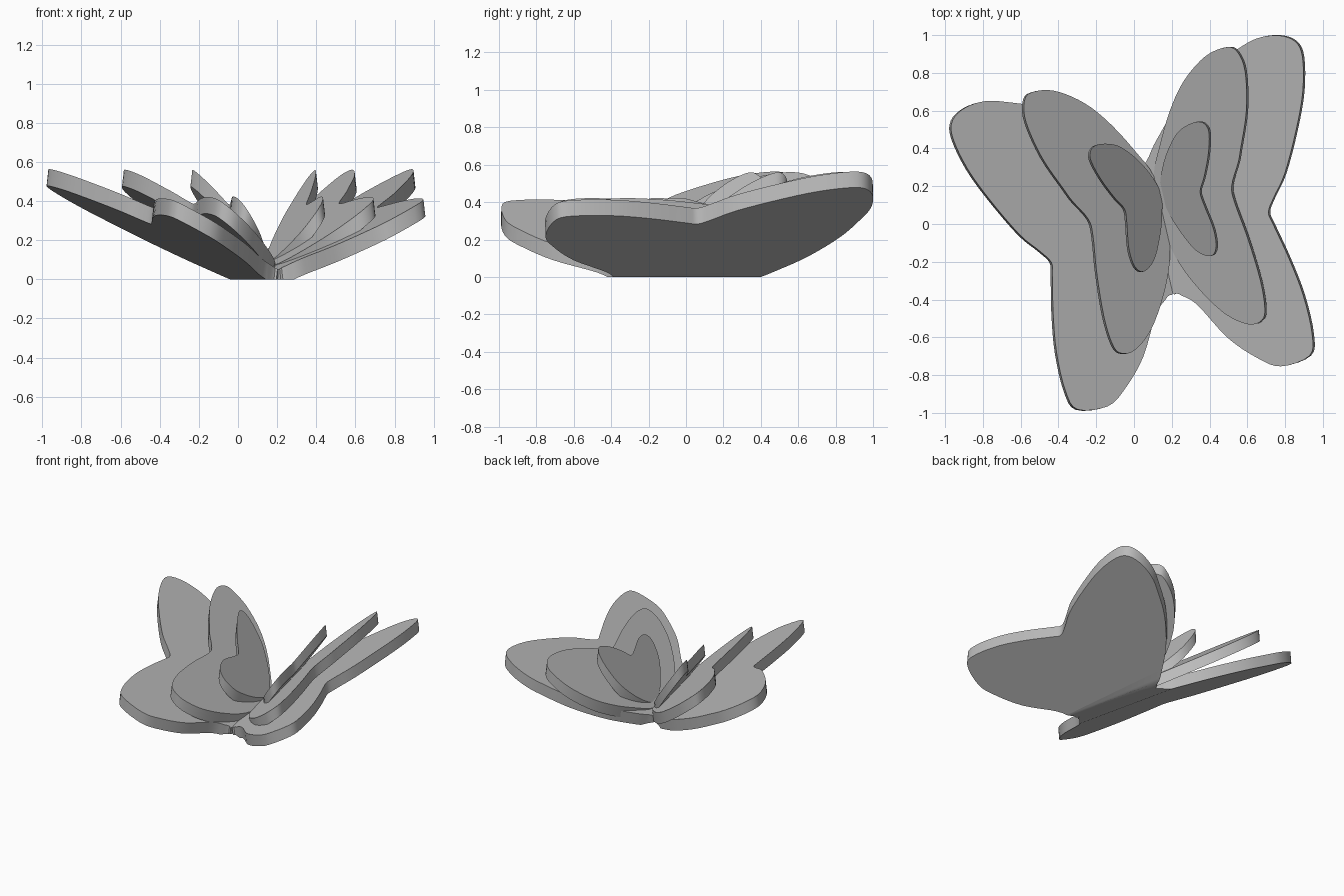
import bpy
import bmesh
import math
from mathutils import Vector

cube = bpy.data.objects.get("Cube")
if cube:
    bpy.data.objects.remove(cube, do_unlink=True)

# One plain grey for every wing
grey = bpy.data.materials.new("plain_grey")
grey.use_nodes = True
colour = (0.5, 0.5, 0.5, 1)
grey.diffuse_color = colour
grey.node_tree.nodes["Principled BSDF"].inputs["Base Color"].default_value = colour

THICKNESS = 0.085   # vertical depth of each slab
FLARE = 0.01        # the underside is slightly wider than the top
ACROSS = Vector((math.cos(math.radians(13)), math.sin(math.radians(13))))
ALONG = Vector((-ACROSS.y, ACROSS.x))

# Wing outlines as (distance from hinge, position along hinge)
LARGE = [
    (-.02, .3), (.04, .43), (.13, .54), (.27, .68), (.46, .81), (.63, .88),
    (.74, .91), (.85, .9), (.93, .85), (.95, .76), (.91, .58), (.83, .39),
    (.72, .18), (.635, .07), (.59, 0), (.6, -.07), (.64, -.26), (.67, -.47),
    (.67, -.68), (.63, -.79), (.47, -.81), (.36, -.74), (.23, -.6),
    (.11, -.39), (.03, -.315), (-.01, -.25),
]
MEDIUM = [
    (-.02, .1), (0, .33), (.06, .47), (.16, .65), (.27, .79), (.41, .89),
    (.53, .91), (.58, .87), (.595, .76), (.555, .56), (.48, .37), (.45, .3),
    (.39, .19), (.385, .1), (.41, -.1), (.425, -.33), (.415, -.48),
    (.385, -.54), (.31, -.545), (.2, -.46), (.09, -.29), (.015, -.11),
]
SMALL = [
    (0, .25), (.055, .4), (.145, .52), (.225, .56), (.29, .56), (.32, .52),
    (.315, .46), (.285, .365), (.24, .265), (.205, .2), (.21, .125),
    (.23, -.01), (.22, -.11), (.18, -.145), (.115, -.1), (.06, .005),
    (.02, .12),
]


def smooth_outline(points, steps=4):
    """Closed Catmull-Rom curve through the points."""
    pts = [Vector(p) for p in points]
    n = len(pts)
    result = []
    for i in range(n):
        a, b, c, d = (pts[(i + k - 1) % n] for k in range(4))
        for s in range(steps):
            t = s / steps
            result.append(0.5 * (2 * b + (c - a) * t
                                 + (2 * a - 5 * b + 4 * c - d) * t ** 2
                                 + (3 * b - a - 3 * c + d) * t ** 3))
    return result


def wing(name, points, side, hinge_x, slope, rise):
    """Tilted slab wing, trimmed flat on the ground."""
    hinge = Vector((hinge_x, -0.07))
    bm = bmesh.new()
    top, bottom = [], []
    for u, t in smooth_outline(points):
        z = rise + slope * u
        p = hinge + ACROSS * u * side + ALONG * t
        q = p + ACROSS * FLARE * side
        top.append(bm.verts.new((p.x, p.y, z)))
        bottom.append(bm.verts.new((q.x, q.y, z - THICKNESS)))
    n = len(top)
    bm.faces.new(top)
    bm.faces.new(bottom[::-1])
    for i in range(n):
        j = (i + 1) % n
        bm.faces.new((top[j], top[i], bottom[i], bottom[j]))
    bmesh.ops.bisect_plane(bm, geom=bm.verts[:] + bm.edges[:] + bm.faces[:],
                           plane_co=(0, 0, 0), plane_no=(0, 0, 1),
                           clear_inner=True)
    bmesh.ops.holes_fill(bm, edges=[e for e in bm.edges if e.is_boundary])
    bmesh.ops.recalc_face_normals(bm, faces=bm.faces[:])
    mesh = bpy.data.meshes.new(name)
    bm.to_mesh(mesh)
    bm.free()
    mesh.materials.append(grey)
    obj = bpy.data.objects.new(name, mesh)
    bpy.context.collection.objects.link(obj)
    bpy.ops.object.select_all(action="DESELECT")
    obj.select_set(True)
    bpy.context.view_layer.objects.active = obj
    bpy.ops.object.shade_smooth_by_angle(angle=math.radians(30))


# Three nested wings on each side, steeper towards the middle
for side_name, side in (("left", 1), ("right", -1)):
    wing(side_name + "_large_wing", LARGE, side, 0.137, 0.54, 0.05)
    wing(side_name + "_medium_wing", MEDIUM, side, 0.18, 0.815, 0.075)
    wing(side_name + "_small_wing", SMALL, side, 0.195, 1.49, 0.08)
